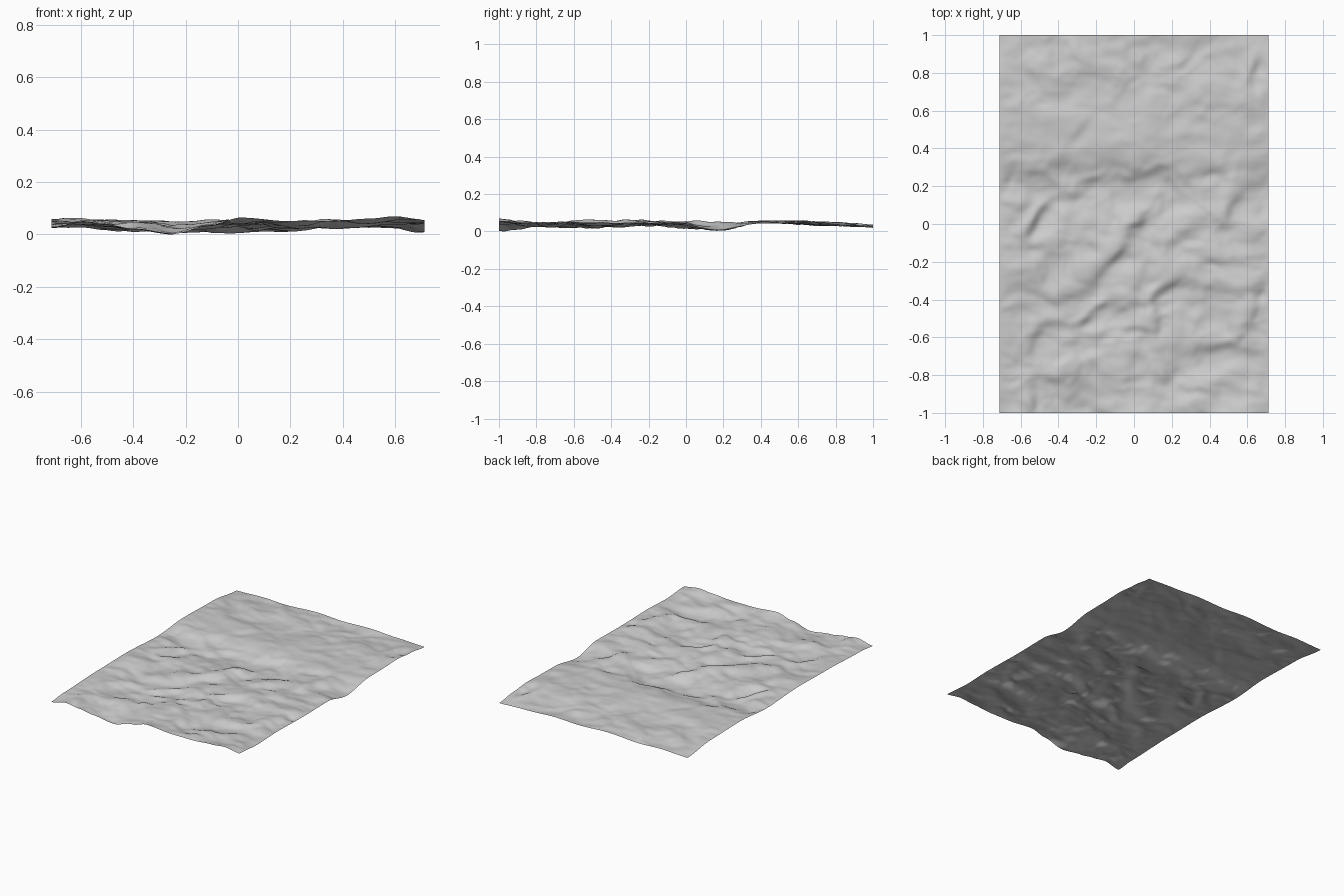
import bpy, bmesh, math
from mathutils import Vector, noise

if "Cube" in bpy.data.objects:
    bpy.data.objects.remove(bpy.data.objects["Cube"])

HALF_X, HALF_Y = 0.712, 1.0
NX, NY = 114, 160

# Lowest and highest ground levels along the width and along the length
LOW_X = [(-.72, .028), (-.6, .028), (-.5, .015), (-.35, .003), (-.2, .002), (0, .004),
         (.1, .002), (.3, .012), (.45, .025), (.6, .038), (.72, .016)]
HIGH_X = [(-.72, .074), (-.5, .07), (-.2, .062), (0, .073), (.2, .065), (.4, .073),
          (.6, .08), (.72, .073)]
LOW_Y = [(-1, .012), (-.6, .016), (-.25, .022), (0, .015), (.15, .002), (.25, .004),
         (.42, .045), (.52, .048), (.62, .036), (.8, .03), (1, .014)]
HIGH_Y = [(-1, .076), (-.5, .078), (0, .076), (.3, .073), (.5, .072), (.8, .073), (1, .058)]

# Ground level along each border
FRONT = [(-.71, .035), (-.6, .058), (-.5, .045), (-.4, .03), (-.24, .011), (-.1, .045),
         (.01, .072), (.2, .058), (.35, .058), (.5, .068), (.6, .077), (.71, .062)]
BACK = [(-.71, .033), (-.5, .04), (-.35, .034), (-.1, .046), (.1, .037), (.3, .043),
        (.5, .034), (.71, .027)]
LEFT = [(-1, .035), (-.88, .046), (-.5, .058), (-.2, .062), (.15, .046), (.43, .066),
        (.75, .06), (1, .033)]
RIGHT = [(-1, .062), (-.8, .05), (-.6, .057), (-.3, .052), (-.05, .055), (.16, .016),
         (.4, .05), (.55, .052), (.7, .057), (.85, .045), (1, .027)]

# Creases: x1, y1, x2, y2, width, strength; ground is high on the left of each line
CREASES = [
    (-.23, -.25, -.12, -.18, .06, .8), (-.08, -.13, .03, .03, .06, .7),
    (-.7, -.34, -.35, -.37, .08, .7), (-.55, -.03, -.48, .06, .05, .8),
    (-.5, -.59, -.44, -.52, .06, .7), (.12, -.37, .18, -.31, .05, .6),
    (.2, -.3, .45, -.22, .08, .4), (.2, -.65, .6, -.68, .09, .6),
    (.12, -.55, .14, -.45, .05, .6), (-.25, -.5, -.19, -.44, .05, .6),
    (.52, .1, .58, .18, .06, .5), (.61, -.55, .64, -.4, .06, .5),
    (-.31, .44, -.27, .49, .05, .6), (.19, -.8, .24, -.73, .06, .5),
    (-.5, -.83, -.3, -.8, .07, .4), (.62, .78, .66, .84, .04, .8),
]


def level(points, v):
    """Smooth interpolation through a short profile."""
    v = min(max(v, points[0][0]), points[-1][0])
    for (a, za), (b, zb) in zip(points, points[1:]):
        if v <= b:
            f = (v - a) / (b - a)
            return za + (zb - za) * f * f * (3 - 2 * f)
    return points[-1][1]


def crease(x, y, x1, y1, x2, y2, width, strength):
    """One-sided step that fades beyond the ends of its line."""
    d = Vector((x2 - x1, y2 - y1))
    length = d.length
    d.normalize()
    p = Vector((x - x1, y - y1))
    along = p.dot(d)
    u = (d.x * p.y - d.y * p.x) / width
    beyond = max(0, -along, along - length) / .06
    return strength * u * math.exp(-u * u - beyond * beyond)


def noise_at(x, y, seed):
    return noise.noise(Vector((x, y, seed)))


def inner_height(x, y):
    ys = y + .1 * x + .03                         # the long ridge runs askew
    low = max(level(LOW_X, x), level(LOW_Y, ys))
    high = max(min(level(HIGH_X, x), level(HIGH_Y, ys)), low + .014)
    wx = x + .05 * noise_at(x * 5, y * 5, 7.3)    # bend the folds
    wy = y + .05 * noise_at(x * 5, y * 5, 2.6)
    t = .5 + .4 * noise_at(wx * 2.6, wy * 4, 1.7)
    t += .42 * noise_at(wx * 6, wy * 8, 4.1)
    t += .2 * noise_at(wx * 12, wy * 15, 9.2)
    t += .07 * noise_at(wx * 24, wy * 28, 3.3)
    t += .15 * math.exp(-((ys + .18) / .15) ** 2)  # swell, then valley before the ridge
    t -= .2 * math.exp(-((ys - .2) / .1) ** 2)
    t += sum(crease(wx, wy, *c) for c in CREASES)
    t = .5 + .5 * math.tanh(1.8 * (t - .5))
    return low + (high - low) * t


def height(x, y):
    """Inner ground pulled to the border profiles near each border."""
    h = inner_height(x, y)
    total, shift = 0, 0
    borders = ((y + HALF_Y, FRONT, x, (x, -HALF_Y)), (HALF_Y - y, BACK, x, (x, HALF_Y)),
               (x + HALF_X, LEFT, y, (-HALF_X, y)), (HALF_X - x, RIGHT, y, (HALF_X, y)))
    keep = 1
    for dist, profile, v, foot in borders:
        w = math.exp(-(dist / .13) ** 2)
        if w > .001:
            k = w / (dist + .004)
            shift += k * w * (level(profile, v) - inner_height(*foot))
            total += k
    return h + (shift / total if total else 0)


# Ground sheet
bm = bmesh.new()
bmesh.ops.create_grid(bm, x_segments=NX, y_segments=NY, size=1)
for v in bm.verts:
    x, y = v.co.x * HALF_X, v.co.y * HALF_Y
    v.co = (x, y, height(x, y))
base = min(v.co.z for v in bm.verts)
for v in bm.verts:
    v.co.z -= base
for f in bm.faces:
    f.smooth = True
mesh = bpy.data.meshes.new("ground_sheet")
bm.to_mesh(mesh)
bm.free()

grey = bpy.data.materials.new("light_grey")
grey.diffuse_color = (.6, .6, .6, 1)
grey.use_nodes = True
grey.node_tree.nodes["Principled BSDF"].inputs["Base Color"].default_value = grey.diffuse_color
mesh.materials.append(grey)
ground = bpy.data.objects.new("ground_sheet", mesh)
bpy.context.collection.objects.link(ground)
